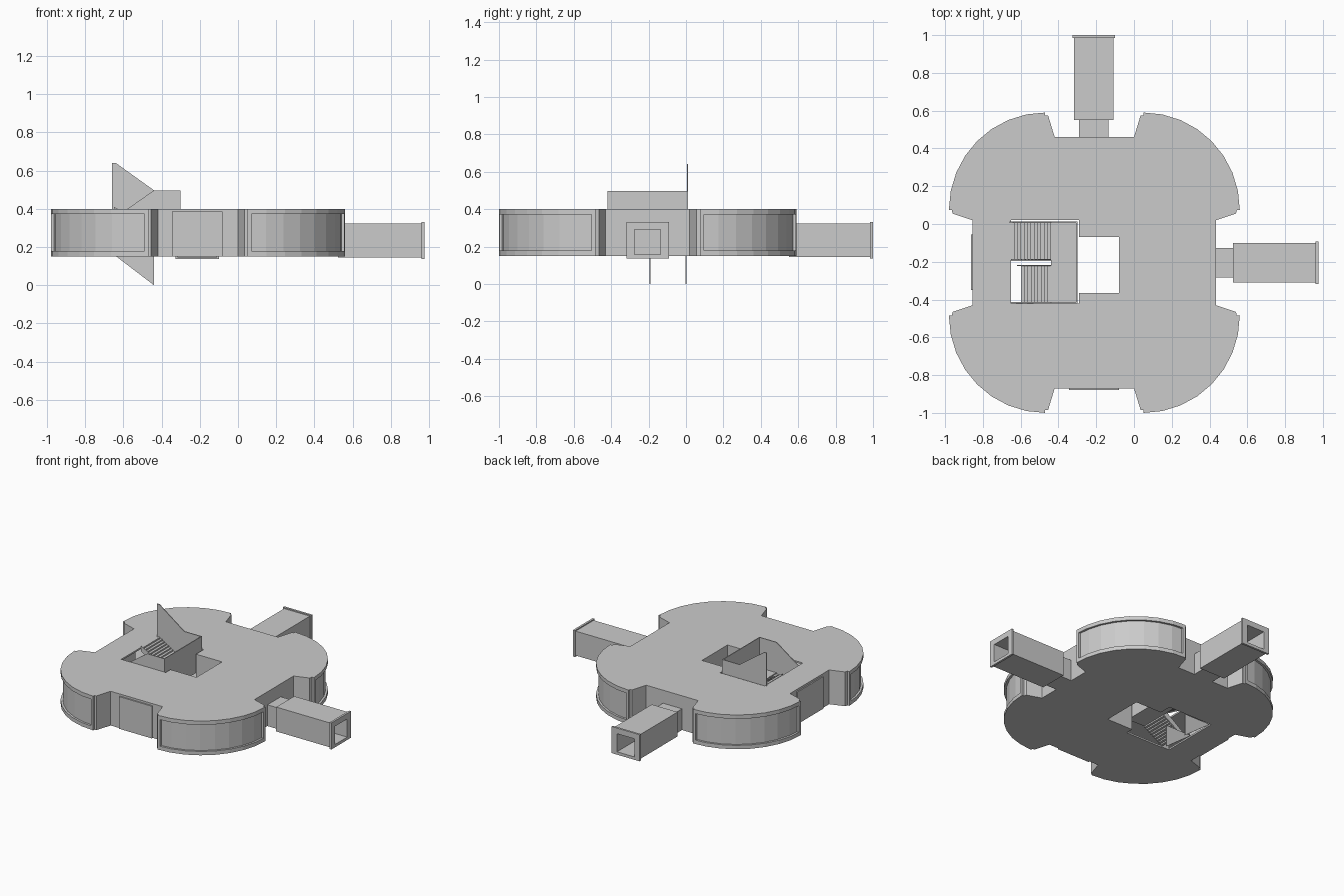
import bpy, bmesh
from math import sin, cos, pi
from mathutils import Vector

if "Cube" in bpy.data.objects:
    bpy.data.objects.remove(bpy.data.objects["Cube"])

CX, CY = -0.21, -0.205
Z0, Z1, T = 0.15, 0.40, 0.012


def finish(bm, name):
    bmesh.ops.recalc_face_normals(bm, faces=bm.faces)
    me = bpy.data.meshes.new(name)
    bm.to_mesh(me)
    bm.free()
    ob = bpy.data.objects.new(name, me)
    bpy.context.collection.objects.link(ob)
    return ob


def add_box(bm, x0, x1, y0, y1, z0, z1):
    vs = bmesh.ops.create_cube(bm, size=1)["verts"]
    for v in vs:
        v.co = (x0 + (v.co.x + .5) * (x1 - x0), y0 + (v.co.y + .5) * (y1 - y0),
                z0 + (v.co.z + .5) * (z1 - z0))


def boxes(name, *dims):
    bm = bmesh.new()
    for d in dims:
        add_box(bm, *d)
    return finish(bm, name)


def slab(name, loops, z0, z1):
    """Flat plate with holes: first loop is the outline, the rest are holes."""
    bm = bmesh.new()
    edges = []
    for loop in loops:
        vs = [bm.verts.new((x, y, z0)) for x, y in loop]
        edges += [bm.edges.new((vs[i - 1], vs[i])) for i in range(len(vs))]
    bmesh.ops.triangle_fill(bm, edges=edges, use_beauty=True, use_dissolve=False)
    r = bmesh.ops.extrude_face_region(bm, geom=bm.faces[:])["geom"]
    for v in r:
        if isinstance(v, bmesh.types.BMVert):
            v.co.z = z1
    return finish(bm, name)


def sheet(name, pts, y, t=0.006):
    """Thin upright plate with an x-z profile."""
    bm = bmesh.new()
    f = bm.faces.new([bm.verts.new((x, y, z)) for x, z in pts])
    r = bmesh.ops.extrude_face_region(bm, geom=[f])["geom"]
    for v in r:
        if isinstance(v, bmesh.types.BMVert):
            v.co.y = y + t
    return finish(bm, name)


# Four-lobed outline
def arc(off, n=8):
    return [(0.26 + (0.495 + off) * sin(i / n * pi / 2),
             0.28 + (0.50 + off) * cos(i / n * pi / 2)) for i in range(n + 1)]


quarter = [(0.21, 0.665), (0.245, 0.78)] + arc(0) + [(0.75, 0.26), (0.645, 0.225)]
outline = []
for sx, sy in ((1, 1), (1, -1), (-1, -1), (-1, 1)):
    q = quarter if sx * sy > 0 else quarter[::-1]
    outline += [(CX + sx * x, CY + sy * y) for x, y in q]

# Floor and roof with the stairwell and shaft opening
hole = [(-.65, -.42), (-.29, -.42), (-.29, -.365), (-.08, -.365),
        (-.08, -.07), (-.29, -.07), (-.29, .02), (-.65, .02)]
slab("floor", [outline, hole], Z0, Z0 + T)
slab("roof", [outline, hole], Z1 - T, Z1)

# Outer wall
bm = bmesh.new()
lo = [bm.verts.new((x, y, Z0)) for x, y in outline]
hi = [bm.verts.new((x, y, Z1)) for x, y in outline]
for i in range(len(lo)):
    bm.faces.new((lo[i - 1], lo[i], hi[i], hi[i - 1]))
wall = finish(bm, "outer_wall")
m = wall.modifiers.new("thickness", "SOLIDIFY")
m.thickness = T
m.offset = -1

# Window frames around each lobe
for k, (sx, sy) in enumerate(((1, 1), (1, -1), (-1, -1), (-1, 1))):
    bm = bmesh.new()
    inn, out = arc(0, 8), arc(0.015, 8)

    def band(i0, f0, i1, f1, z0, z1):
        """Frame piece between two fractional positions on the arc."""
        vs = []
        for z in (z0, z1):
            for i, f in ((i0, f0), (i1, f1)):
                for a in (inn, out):
                    p = Vector(a[i]).lerp(Vector(a[min(i + 1, 8)]), f)
                    vs.append(bm.verts.new((CX + sx * p.x, CY + sy * p.y, z)))
        for f in ((0, 1, 3, 2), (4, 5, 7, 6), (0, 1, 5, 4),
                  (2, 3, 7, 6), (0, 2, 6, 4), (1, 3, 7, 5)):
            bm.faces.new([vs[j] for j in f])

    for i in range(8):
        band(i, 0, i + 1, 0, Z0, 0.178)
        band(i, 0, i + 1, 0, 0.372, Z1)
    band(0, 0, 0, 0.2, 0.178, 0.372)
    band(7, 0.8, 8, 0, 0.178, 0.372)
    finish(bm, f"window_frame_{k + 1}")


# Square tubes for the two docking corridors
def tube(bm, a0, a1, w, z0, z1, iw, iz0, iz1, axis):
    c = -0.213 if axis == "y" else -0.205
    for d0, d1, za, zb in ((-w, w, z0, iz0), (-w, w, iz1, z1),
                           (-w, -iw, iz0, iz1), (iw, w, iz0, iz1)):
        if axis == "y":
            add_box(bm, c + d0, c + d1, a0, a1, za, zb)
        else:
            add_box(bm, a0, a1, c + d0, c + d1, za, zb)


for name, axis, s in (("back_corridor", "y", (.455, .55, .985, 1.0)),
                      ("right_corridor", "x", (.43, .525, .962, .977))):
    bm = bmesh.new()
    tube(bm, s[0], s[1], .077, .15, .305, .07, .158, .29, axis)
    tube(bm, s[1], s[2], .104, .145, .323, .07, .158, .29, axis)
    tube(bm, s[2], s[3], .113, .137, .331, .07, .158, .29, axis)
    finish(bm, name)

# Closed door panels on the other two sides
boxes("front_door", (-.345, -.08, -.88, -.868, Z0, .385))
boxes("left_door", (-.864, -.853, -.35, -.055, Z0, .385))

# Lift shaft lining
boxes("shaft_lining", (-.08, -.074, -.371, -.064, Z0, Z1),
      (-.29, -.08, -.371, -.365, Z0, Z1), (-.29, -.08, -.07, -.064, Z0, Z1))

# Stairs: lower flight, landing, upper flight
N, XS, XE = 12, -.44, -.65
step = (XE - XS) / N
lower, upper = [], []
for i in range(N):
    x0, x1 = XS + step * (i + 1), XS + step * i
    dz = .125 * (i + 1) / N
    if x0 > -.60:
        lower.append((x0, x1, -.42, -.22, .255 - dz, .278 - dz))
    upper.append((x0, x1, -.185, .012, .255 + dz, .278 + dz))
boxes("lower_flight", *lower)
boxes("upper_flight", *upper)
boxes("landing", (-.44, -.30, -.42, .012, .255, .275))
boxes("landing_wall", (-.306, -.30, -.42, .012, .255, .497))

# Stair parapets
sheet("lower_parapet", [(-.30, .497), (-.44, .497), (-.65, .35), (-.65, Z0),
                        (-.60, Z0), (-.44, .255), (-.30, .255)], -.42)
sheet("upper_parapet", [(-.30, .497), (-.44, .497), (-.64, .64), (-.66, .64),
                        (-.66, .39), (-.44, .255), (-.30, .255)], .006)
sheet("lower_stringer", [(-.44, .30), (-.62, .17), (-.60, Z0), (-.44, .25)], -.223)
sheet("upper_stringer", [(-.44, .25), (-.65, .37), (-.65, .41), (-.44, .30)], -.191)

# Descending guard plates below the floor
for name, y in (("guard_inner", -.195), ("guard_outer", -.002)):
    sheet(name, [(-.65, .16), (-.44, .16), (-.44, 0)], y)
